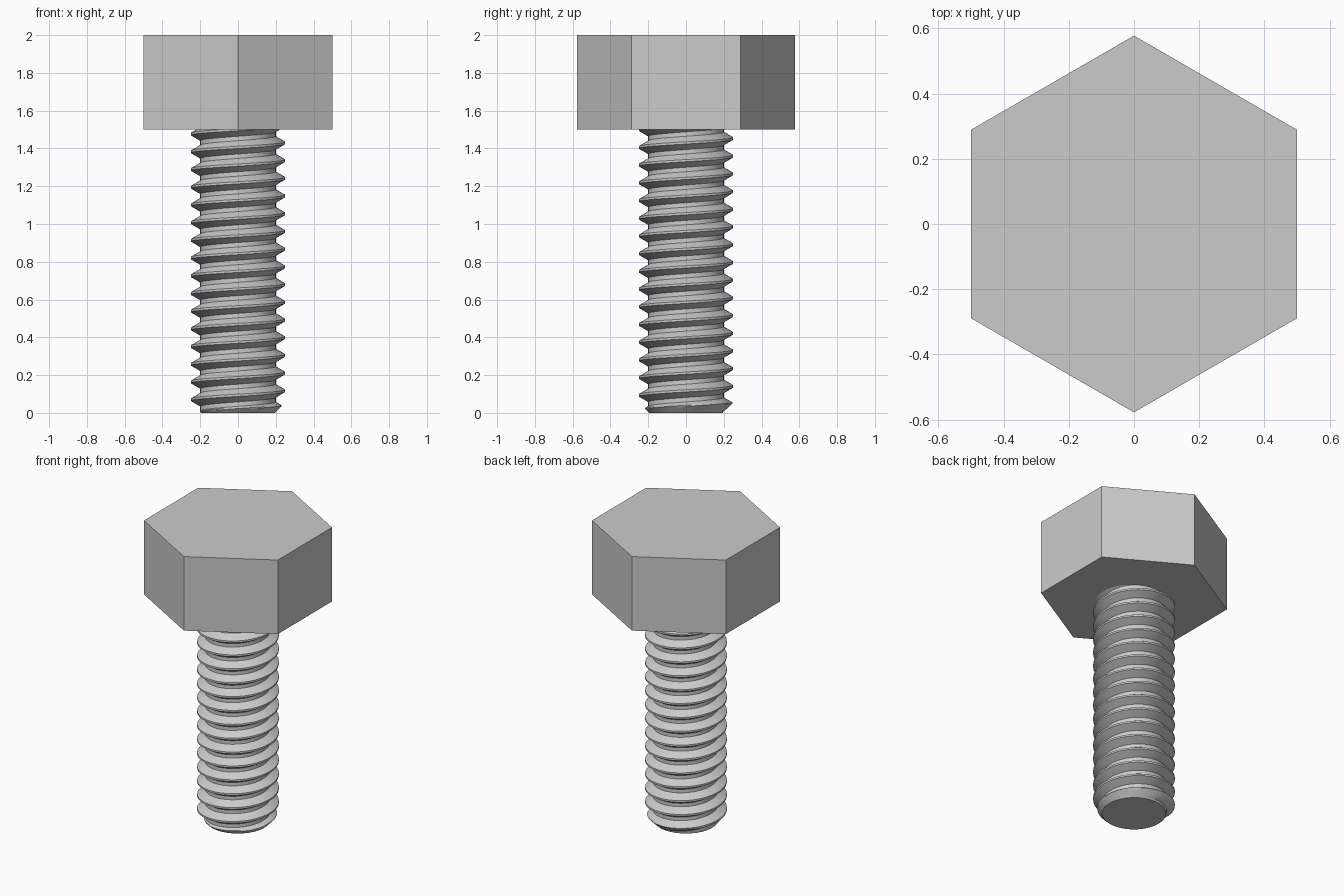
import bpy, bmesh, math

cube = bpy.data.objects.get("Cube")
if cube:
    bpy.data.objects.remove(cube, do_unlink=True)

# Steel material
steel = bpy.data.materials.new("grey_steel")
steel.use_nodes = True
COLOUR = (0.6, 0.6, 0.6, 1)
steel.diffuse_color = COLOUR
steel.node_tree.nodes["Principled BSDF"].inputs["Base Color"].default_value = COLOUR


def make_object(name, bm):
    bmesh.ops.recalc_face_normals(bm, faces=bm.faces)
    mesh = bpy.data.meshes.new(name)
    bm.to_mesh(mesh)
    bm.free()
    mesh.materials.append(steel)
    obj = bpy.data.objects.new(name, mesh)
    bpy.context.collection.objects.link(obj)
    return obj


# Hexagonal head, corners pointing front and back
HEAD_BOTTOM, HEAD_TOP = 1.5, 2.0
corner = 0.5 / math.cos(math.pi / 6)
bm = bmesh.new()
ring = [bm.verts.new((corner * math.sin(i * math.tau / 6),
                      corner * math.cos(i * math.tau / 6), HEAD_BOTTOM)) for i in range(6)]
base = bm.faces.new(ring)
extruded = bmesh.ops.extrude_face_region(bm, geom=[base], use_keep_orig=True)["geom"]
top = [v for v in extruded if isinstance(v, bmesh.types.BMVert)]
bmesh.ops.translate(bm, verts=top, vec=(0, 0, HEAD_TOP - HEAD_BOTTOM))
make_object("hex_head", bm)

# Threaded shank: right-handed helix with a chamfered tip
PITCH = 1.5 / 16
CREST, ROOT, TIP = 0.25, 0.2, 0.195
PHASE = 0.023               # height of a crest on the +x side
SHANK_TOP = HEAD_BOTTOM + 0.01
SEGMENTS, FLANK_STEPS = 64, 5
CREST_HALF, ROOT_HALF = 1 / 16, 1 / 8   # half flats, as fractions of the pitch


def thread_radius(turn):
    """Radius at a distance from the crest, counted in pitches."""
    d = abs(turn - round(turn))
    t = (d - CREST_HALF) / (0.5 - ROOT_HALF - CREST_HALF)
    return CREST + (ROOT - CREST) * min(max(t, 0), 1)


flank = [CREST_HALF + (0.5 - ROOT_HALF - CREST_HALF) * k / FLANK_STEPS
         for k in range(FLANK_STEPS + 1)]
steps = flank + [1 - f for f in reversed(flank)]
rows = [turn + s for turn in range(-3, 18) for s in steps]

bm = bmesh.new()
columns = []
for i in range(SEGMENTS + 1):
    angle = math.tau * i / SEGMENTS
    start = PHASE + PITCH * i / SEGMENTS
    column = []
    for row in rows:
        z = min(max(start + row * PITCH, 0), SHANK_TOP)
        r = min(thread_radius((z - start) / PITCH), TIP + z)
        column.append(bm.verts.new((r * math.cos(angle), r * math.sin(angle), z)))
    columns.append(column)
for a, b in zip(columns, columns[1:]):
    for j in range(len(rows) - 1):
        bm.faces.new((a[j], b[j], b[j + 1], a[j + 1]))
bmesh.ops.remove_doubles(bm, verts=bm.verts, dist=0.0002)
bmesh.ops.holes_fill(bm, edges=[e for e in bm.edges if e.is_boundary], sides=0)
shank = make_object("threaded_shank", bm)

bpy.ops.object.select_all(action="DESELECT")
shank.select_set(True)
bpy.context.view_layer.objects.active = shank
bpy.ops.object.shade_smooth_by_angle(angle=math.radians(30))
